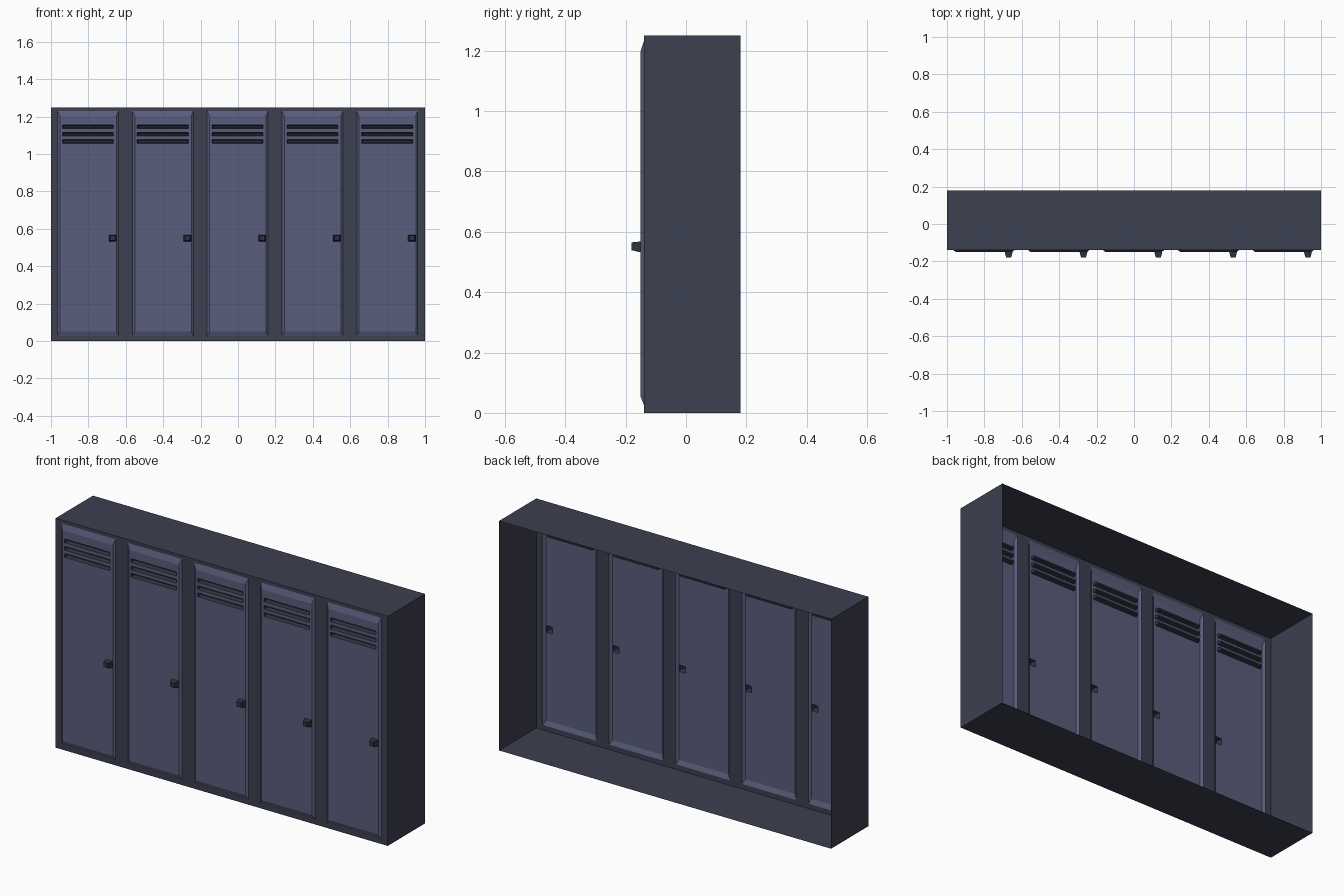
import bpy, bmesh

if "Cube" in bpy.data.objects:
    bpy.data.objects.remove(bpy.data.objects["Cube"])

Y_BACK, Y_FRONT, Y_DOOR, Y_KNOB = 0.18, -0.14, -0.15, -0.18
H = 1.25


def material(name, rgb):
    m = bpy.data.materials.new(name)
    m.diffuse_color = (*rgb, 1)
    m.use_nodes = True
    m.node_tree.nodes["Principled BSDF"].inputs["Base Color"].default_value = m.diffuse_color
    return m


FRAME = material("frame_paint", (0.045, 0.05, 0.08))
DOOR = material("door_paint", (0.10, 0.11, 0.20))
DARK = material("dark_metal", (0.03, 0.033, 0.05))


def rect(cx, cz, w, h):
    return (cx - w / 2, cx + w / 2, cz - h / 2, cz + h / 2)


def panel(bm, r, y, holes=()):
    """Sheet facing -y with rectangular openings."""
    xs = sorted({r[0], r[1], *[v for h in holes for v in h[:2]]})
    zs = sorted({r[2], r[3], *[v for h in holes for v in h[2:]]})
    for a, b in zip(xs, xs[1:]):
        for c, d in zip(zs, zs[1:]):
            mx, mz = (a + b) / 2, (c + d) / 2
            if any(h[0] < mx < h[1] and h[2] < mz < h[3] for h in holes):
                continue
            bm.faces.new([bm.verts.new(p) for p in
                          ((a, y, c), (b, y, c), (b, y, d), (a, y, d))])


def sleeve(bm, r0, y0, r1, y1):
    """Four walls joining rectangle r0 at y0 to rectangle r1 at y1."""
    def ring(r, y):
        return [(r[0], y, r[2]), (r[1], y, r[2]), (r[1], y, r[3]), (r[0], y, r[3])]
    a, b = ring(r0, y0), ring(r1, y1)
    for i in range(4):
        j = (i + 1) % 4
        bm.faces.new([bm.verts.new(p) for p in (a[i], a[j], b[j], b[i])])


def finish(bm, name, mat):
    bmesh.ops.remove_doubles(bm, verts=bm.verts, dist=1e-5)
    me = bpy.data.meshes.new(name)
    bm.to_mesh(me)
    bm.free()
    me.materials.append(mat)
    ob = bpy.data.objects.new(name, me)
    bpy.context.collection.objects.link(ob)
    return ob


centres = [-0.802 + 0.4 * i for i in range(5)]
openings = [rect(c, 0.629, 0.326, 1.204) for c in centres]

# Cabinet shell: open at the back, door openings in front
bm = bmesh.new()
outer = (-1, 1, 0, H)
panel(bm, outer, Y_FRONT, openings)
sleeve(bm, outer, Y_BACK, outer, Y_FRONT)
finish(bm, "cabinet_shell", FRAME)

for i, (c, opening) in enumerate(zip(centres, openings), 1):
    face = (c - 0.15, c + 0.15, 0.052, 1.2)
    slots = [rect(c, z, 0.274, 0.021) for z in (1.146, 1.106, 1.067)]
    knob = rect(c + 0.132, 0.55, 0.042, 0.036)

    # Raised door with sloped rim
    bm = bmesh.new()
    sleeve(bm, opening, Y_FRONT, face, Y_DOOR)
    panel(bm, face, Y_DOOR, slots + [knob])
    finish(bm, f"door_{i}", DOOR)

    # Vent pockets pressed inwards
    bm = bmesh.new()
    for s in slots:
        inner = (s[0] + 0.006, s[1] - 0.006, s[2] + 0.006, s[3] - 0.006)
        sleeve(bm, s, Y_DOOR, inner, Y_DOOR + 0.02)
        panel(bm, inner, Y_DOOR + 0.02)
    # pocket walls face into the slot
    bmesh.ops.remove_doubles(bm, verts=bm.verts, dist=1e-5)
    for f in bm.faces:
        f.normal_update()
    bmesh.ops.reverse_faces(bm, faces=[f for f in bm.faces if f.normal.y > 0])
    finish(bm, f"vents_{i}", DARK)

    # Tapered handle, hollow behind
    bm = bmesh.new()
    tip = rect(c + 0.132, 0.552, 0.026, 0.026)
    sleeve(bm, knob, Y_DOOR, tip, Y_KNOB)
    panel(bm, tip, Y_KNOB)
    finish(bm, f"handle_{i}", DARK)
